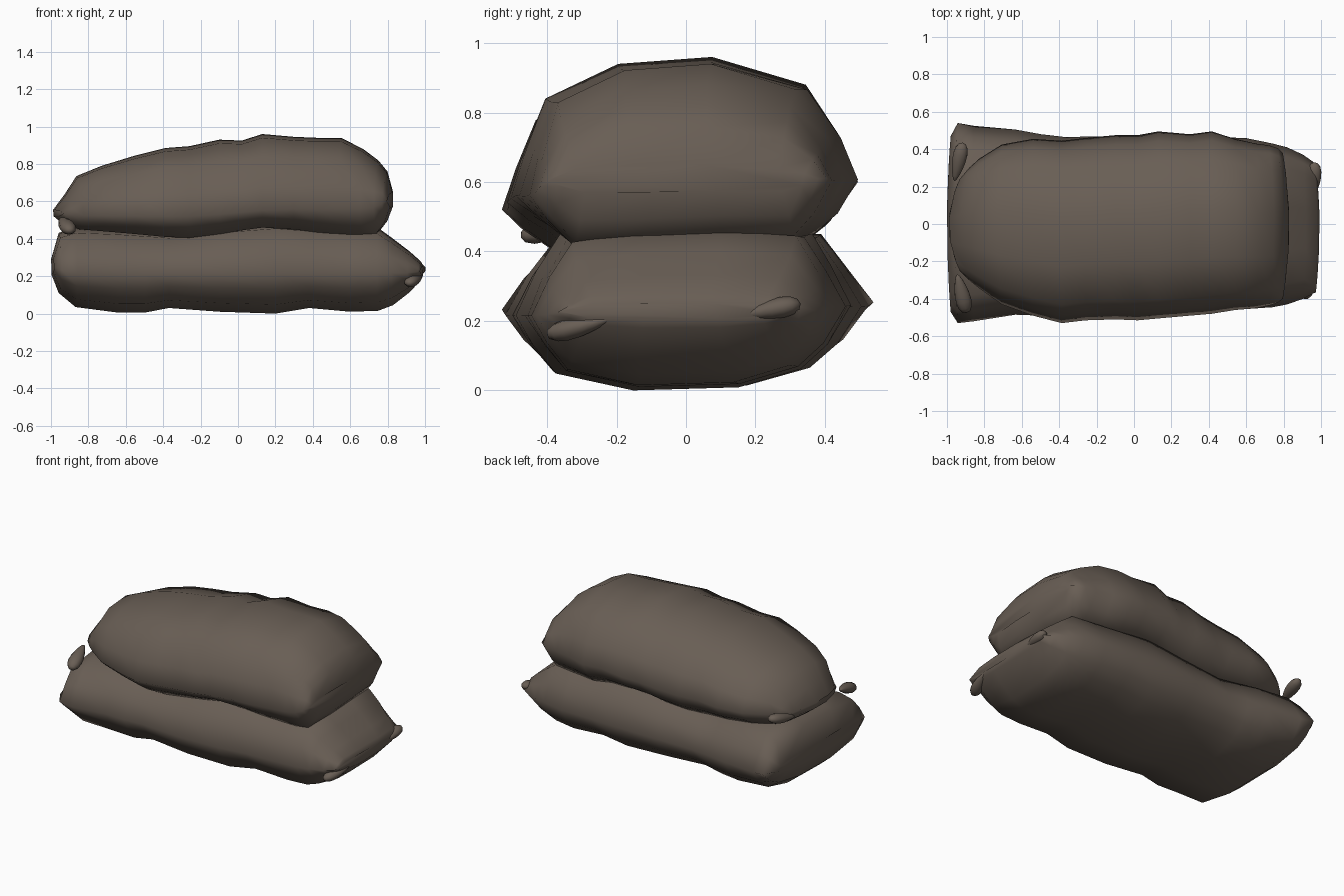
import bpy, bmesh, math
from mathutils import Vector

cloth = bpy.data.materials.new("brown_sackcloth")
cloth.diffuse_color = (0.14, 0.112, 0.09, 1)


def finish(name, bm):
    bmesh.ops.recalc_face_normals(bm, faces=bm.faces)
    me = bpy.data.meshes.new(name)
    bm.to_mesh(me)
    bm.free()
    me.materials.append(cloth)
    for p in me.polygons:
        p.use_smooth = True
    me.set_sharp_from_angle(angle=math.radians(88))
    ob = bpy.data.objects.new(name, me)
    bpy.context.collection.objects.link(ob)
    return ob


def sack(name, profile, stations, bow):
    """Loft a closed profile (u, v) through stations
    (x, y_front, y_back, z_low, z_side, z_high)."""
    bm = bmesh.new()
    rings = []
    for x, yf, yb, lo, mid, hi in stations:
        ring = []
        for u, v in profile:
            y = (yf + yb) / 2 + u * (yb - yf) / 2
            z = mid + (v * (hi - mid) if v > 0 else v * (mid - lo))
            # ends bulge slightly, so the sides sit further in
            ring.append(bm.verts.new((x - bow * x ** 3 * u * u, y, z)))
        rings.append(ring)
    n = len(profile)
    for a, b in zip(rings, rings[1:]):
        for i in range(n):
            j = (i + 1) % n
            bm.faces.new((a[i], a[j], b[j], b[i]))
    bm.faces.new(rings[0])
    bm.faces.new(rings[-1])
    return finish(name, bm)


def ear(name, base, tip, r):
    """Tied corner: a lobe that thins toward its base."""
    base, tip = Vector(base), Vector(tip)
    axis = tip - base
    rot = axis.to_track_quat('Z', 'Y')
    bm = bmesh.new()
    bmesh.ops.create_uvsphere(bm, u_segments=10, v_segments=8, radius=1)
    for v in bm.verts:
        t = 0.75 + 0.3 * v.co.z
        p = Vector((v.co.x * r * t, v.co.y * r * t * 0.8, v.co.z * axis.length / 2))
        v.co = (base + tip) / 2 + rot @ p
    return finish(name, bm)


# lower sack, blunt on the left and gathered to a seam on the right
low_profile = [(1, .1), (.88, .55), (.74, 1), (.25, 1.06), (-.3, 1.03), (-.73, .92),
               (-.88, .48), (-1, -.02), (-.9, -.4), (-.76, -.78), (-.3, -1),
               (.33, -.96), (.7, -.72), (.86, -.4)]
sack("lower_sack", low_profile, [
    (-1.0, -.47, .47, .21, .25, .29),
    (-.96, -.53, .54, .11, .235, .42),
    (-.87, -.52, .525, .035, .22, .45),
    (-.64, -.485, .505, .005, .22, .44),
    (-.50, -.49, .48, .005, .22, .43),
    (-.37, -.48, .465, .03, .22, .42),
    (-.10, -.50, .47, .01, .22, .45),
    (.20, -.49, .475, .0, .22, .475),
    (.38, -.465, .465, .03, .22, .46),
    (.60, -.455, .46, .01, .22, .44),
    (.75, -.445, .43, .015, .22, .445),
    (.83, -.43, .41, .045, .22, .39),
    (.92, -.40, .37, .115, .22, .325),
    (.98, -.37, .33, .18, .225, .275),
    (.992, -.365, .325, .205, .228, .25)], .02)

# upper sack, gathered on the left and blunt on the right
up_profile = [(1, .1), (.9, .42), (.7, .8), (.16, 1), (-.38, .95), (-.8, .7),
              (-.92, .3), (-1, -.08), (-.88, -.55), (-.72, -1), (-.25, -.96),
              (.25, -.88), (.74, -.88), (.88, -.45)]
sack("upper_sack", up_profile, [
    (-.99, -.25, .24, .52, .535, .555),
    (-.93, -.30, .30, .47, .53, .635),
    (-.865, -.345, .35, .45, .53, .735),
    (-.73, -.43, .425, .44, .53, .79),
    (-.55, -.49, .455, .425, .53, .845),
    (-.39, -.53, .445, .41, .53, .885),
    (-.26, -.515, .46, .405, .53, .895),
    (-.10, -.51, .475, .425, .54, .93),
    (.02, -.515, .475, .445, .55, .925),
    (.13, -.505, .495, .46, .56, .96),
    (.30, -.49, .48, .45, .57, .945),
    (.42, -.48, .495, .435, .57, .94),
    (.55, -.46, .455, .425, .57, .94),
    (.67, -.45, .43, .42, .575, .88),
    (.75, -.435, .42, .425, .58, .82),
    (.80, -.42, .405, .49, .595, .76),
    (.83, -.40, .38, .57, .605, .65)], .06)

# tied corners of the gathered ends
ear("lower_front_ear", (.975, -.22, .205), (.91, -.40, .16), .048)
ear("lower_back_ear", (.965, .16, .215), (.965, .33, .25), .048)
ear("upper_front_ear", (-.945, -.27, .51), (-.895, -.475, .44), .055)
ear("upper_back_ear", (-.96, .23, .53), (-.915, .435, .575), .05)
